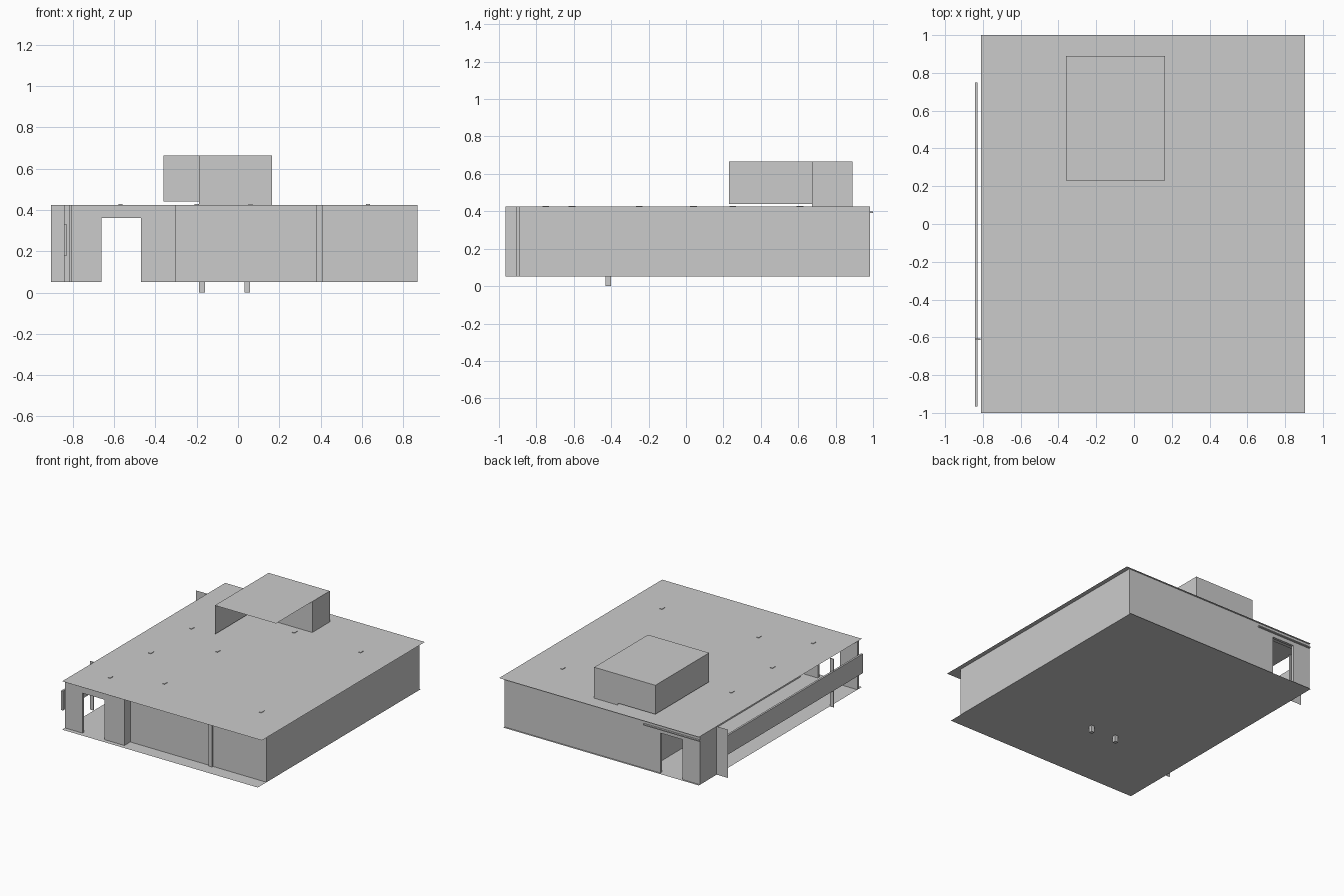
import bpy, bmesh

if "Cube" in bpy.data.objects:
    bpy.data.objects.remove(bpy.data.objects["Cube"])

Z0, Z1 = 0.05, 0.425      # floor and roof levels
DOOR_TOP = 0.36


def mesh_object(name, bm):
    me = bpy.data.meshes.new(name)
    bmesh.ops.recalc_face_normals(bm, faces=bm.faces)
    bm.to_mesh(me)
    bm.free()
    ob = bpy.data.objects.new(name, me)
    bpy.context.collection.objects.link(ob)
    return ob


def box(name, x, y, z):
    """Box from ranges; a range of equal values gives a flat sheet."""
    bm = bmesh.new()
    flat = [i for i, r in enumerate((x, y, z)) if r[0] == r[1]]
    if flat:
        k = flat[0]
        u, v = [i for i in range(3) if i != k]
        rng = (x, y, z)
        verts = []
        for a, b in ((0, 0), (1, 0), (1, 1), (0, 1)):
            p = [0, 0, 0]
            p[k], p[u], p[v] = rng[k][0], rng[u][a], rng[v][b]
            verts.append(bm.verts.new(p))
        bm.faces.new(verts)
    else:
        bmesh.ops.create_cube(bm, size=1)
        for v in bm.verts:
            v.co = [r[0] if c < 0 else r[1] for c, r in zip(v.co, (x, y, z))]
    return mesh_object(name, bm)


def door_wall(name, x0, x1, y0, y1):
    """Wall along x with the doorway notched out of its profile."""
    bm = bmesh.new()
    pts = [(x0, Z0), (-0.66, Z0), (-0.66, DOOR_TOP), (-0.47, DOOR_TOP),
           (-0.47, Z0), (x1, Z0), (x1, Z1), (x0, Z1)]
    f = bm.faces.new([bm.verts.new((px, y0, pz)) for px, pz in pts])
    ext = bmesh.ops.extrude_face_region(bm, geom=[f])
    for v in ext["geom"]:
        if isinstance(v, bmesh.types.BMVert):
            v.co.y = y1
    return mesh_object(name, bm)


# Floor and roof sheets
box("floor", (-0.81, 0.87), (-1, 1), (Z0, Z0))
box("roof", (-0.81, 0.905), (-1, 1), (Z1, Z1))

# Outer walls
box("right_wall", (0.87, 0.87), (-0.893, 0.985), (Z0, Z1))
door_wall("back_wall", -0.81, 0.87, 0.965, 0.985)
door_wall("front_entrance_wall", -0.81, -0.30, -0.965, -0.945)
box("front_return_wall", (-0.30, -0.30), (-0.965, -0.893), (Z0, Z1))
box("front_recessed_wall", (-0.30, 0.87), (-0.893, -0.893), (Z0, Z1))
box("front_mullion", (0.38, 0.41), (-0.905, -0.893), (Z0, Z1))
box("left_wall_end", (-0.81, -0.81), (0.78, 0.985), (Z0, Z1))
box("back_door_canopy", (-0.81, -0.33), (0.90, 1.0), (0.39, 0.398))

# Inner partitions
box("corridor_wall", (-0.36, -0.36), (-0.893, 0.965), (Z0, Z1))
box("middle_wall", (0, 0), (-0.893, 0.965), (Z0, Z1))
box("rear_room_wall", (0, 0.87), (0.69, 0.69), (Z0, Z1))

# Open left side: screen band, post and fin
box("screen_band", (-0.843, -0.828), (-0.965, 0.75), (0.18, 0.33))
box("screen_post", (-0.843, -0.813), (-0.613, -0.607), (Z0, Z1))
box("side_fin", (-0.905, -0.79), (0.78, 0.78), (Z0, Z1))

# Rooftop stair housing
T = 0.665
box("housing_roof", (-0.36, 0.165), (0.23, 0.89), (T, T))
box("housing_front_wall", (-0.19, 0.165), (0.675, 0.675), (Z1, T))
box("housing_right_wall", (0.165, 0.165), (0.675, 0.89), (Z1, T))
box("housing_back_wall", (-0.04, 0.165), (0.89, 0.89), (Z1, T))
box("housing_back_panel", (-0.36, -0.04), (0.89, 0.89), (0.44, T))
box("housing_left_panel", (-0.36, -0.36), (0.23, 0.89), (0.44, T))

# Roof vents
for i, (x, y) in enumerate([(-0.57, -0.75), (-0.57, -0.25), (-0.57, 0.25),
                            (-0.2, -0.61), (-0.2, 0.04), (0.06, 0.61),
                            (0.63, -0.61), (0.63, 0.61)]):
    box(f"roof_vent_{i}", (x - 0.01, x + 0.01), (y - 0.018, y + 0.018), (Z1, Z1 + 0.004))

# Drain stubs under the floor
for i, x in enumerate((-0.175, 0.045)):
    box(f"drain_stub_{i}", (x - 0.014, x + 0.014), (-0.43, -0.402), (0, Z0))
